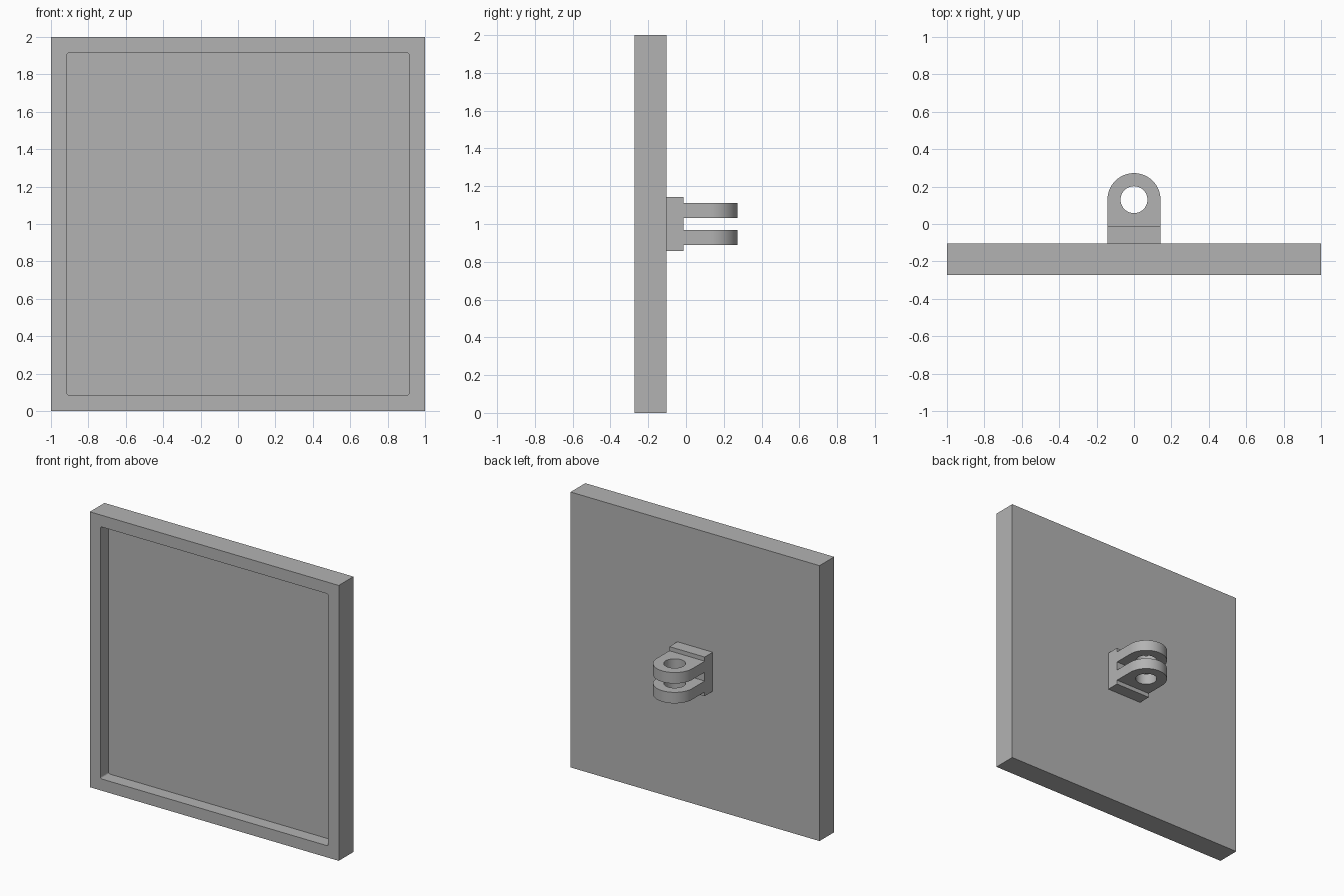
import bpy, bmesh
from math import pi, cos, sin
from mathutils import Vector

cube = bpy.data.objects.get("Cube")
if cube:
    bpy.data.objects.remove(cube, do_unlink=True)

grey = bpy.data.materials.new("plain grey")
grey.use_nodes = True
grey.diffuse_color = (0.45, 0.45, 0.45, 1)
grey.node_tree.nodes["Principled BSDF"].inputs["Base Color"].default_value = (0.45, 0.45, 0.45, 1)


def arc(cx, cy, r, start, end, steps):
    angles = [start + (end - start) * i / steps for i in range(steps + 1)]
    return [(cx + r * cos(a), cy + r * sin(a)) for a in angles]


def prism(name, outline, place, sweep):
    """Extrude a 2D outline, placed in space by a function, along a vector."""
    bm = bmesh.new()
    face = bm.faces.new([bm.verts.new(place(a, b)) for a, b in outline])
    ext = bmesh.ops.extrude_face_region(bm, geom=[face])
    moved = [v for v in ext["geom"] if isinstance(v, bmesh.types.BMVert)]
    bmesh.ops.translate(bm, verts=moved, vec=Vector(sweep))
    bmesh.ops.recalc_face_normals(bm, faces=bm.faces)
    mesh = bpy.data.meshes.new(name)
    bm.to_mesh(mesh)
    bm.free()
    mesh.materials.append(grey)
    ob = bpy.data.objects.new(name, mesh)
    bpy.context.collection.objects.link(ob)
    return ob


def cut(ob, cutter):
    """Subtract the cutter from the object and hide it."""
    mod = ob.modifiers.new("cut", 'BOOLEAN')
    mod.operation = 'DIFFERENCE'
    mod.solver = 'EXACT'
    mod.object = cutter
    bpy.context.view_layer.objects.active = ob
    bpy.ops.object.modifier_apply(modifier=mod.name)
    bpy.data.objects.remove(cutter, do_unlink=True)


def rect(x, low, high):
    return [(-x, low), (x, low), (x, high), (-x, high)]


# Square panel with a shallow round-cornered tray in its front
FRONT, BACK, STEP = -0.272, -0.104, -0.012
panel = prism("panel", rect(1, 0, 2), lambda x, z: (x, FRONT, z), (0, BACK - FRONT, 0))
r, half = 0.012, 0.915
corner = half - r
tray = []
for i, (sx, sz) in enumerate([(1, 1), (-1, 1), (-1, -1), (1, -1)]):
    tray += arc(sx * corner, 1 + sz * corner, r, i * pi / 2, (i + 1) * pi / 2, 5)
cut(panel, prism("tray_cutter", tray, lambda x, z: (x, FRONT - 0.1, z), (0, 0.193, 0)))

# Mounting block on the back of the panel
W = 0.142
prism("mount_block", rect(W, 1 - W, 1 + W), lambda x, z: (x, BACK, z), (0, STEP - BACK, 0))

# Two rounded hinge lugs with a shared pin hole
PIN = 0.13
lug = [(-W, STEP), (W, STEP)] + arc(0, PIN, W, 0, pi, 32)
hole = arc(0, PIN, 0.072, 0, 2 * pi, 48)[:-1]
for name, bottom in (("lower_lug", 0.888), ("upper_lug", 1.032)):
    ob = prism(name, lug, lambda x, y: (x, y, bottom), (0, 0, 0.08))
    cut(ob, prism("hole_cutter", hole, lambda x, y: (x, y, bottom - 0.1), (0, 0, 0.3)))
    bpy.ops.object.select_all(action='DESELECT')
    ob.select_set(True)
    bpy.context.view_layer.objects.active = ob
    bpy.ops.object.shade_smooth_by_angle(angle=pi / 6)
